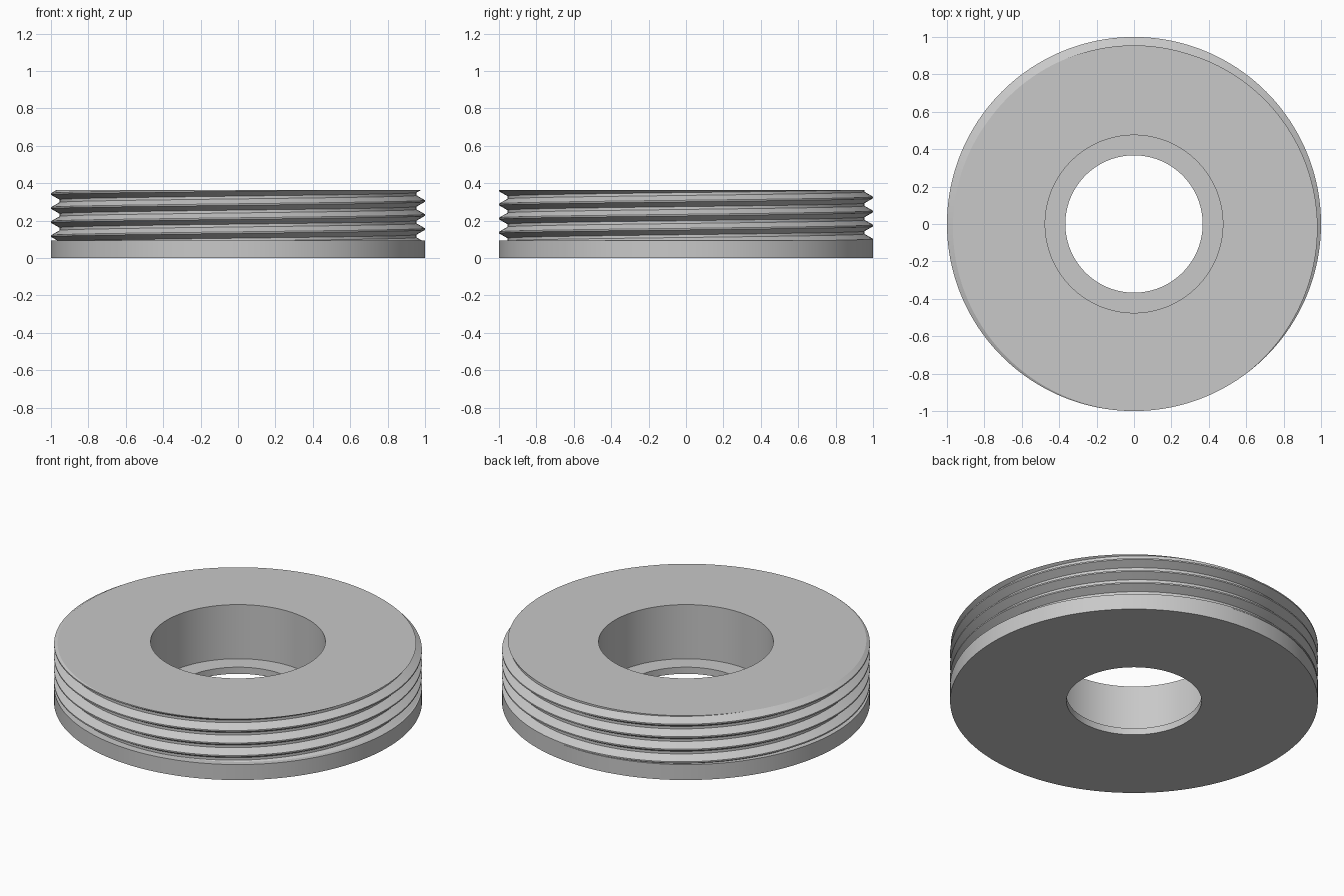
import bpy, bmesh, math

cube = bpy.data.objects.get("Cube")
if cube:
    bpy.data.objects.remove(cube, do_unlink=True)

SEGMENTS = 192
HEIGHT, COLLAR, LEDGE = 0.365, 0.093, 0.04
OUTER, BORE, HOLE = 1.0, 0.475, 0.367
PITCH, DEPTH = 0.075, 0.045
CREST, FLANK = 0.004, 0.026      # half crest width, flank height
START = 0.08                     # crest height at angle zero
TURNS = range(-1, 5)


def thread_radius(z, crest):
    """Radius of the thread at height z, given any crest height."""
    d = abs((z - crest + PITCH / 2) % PITCH - PITCH / 2)
    return OUTER - DEPTH * min(max((d - CREST) / FLANK, 0), 1)


def section(angle):
    """Closed (radius, height) cross-section of the ring at an angle."""
    first = START + PITCH * angle / math.tau
    points = [(OUTER, 0), (OUTER, COLLAR)]
    for turn in TURNS:
        for offset in (-CREST - FLANK, -CREST, CREST, CREST + FLANK):
            z = min(max(first + turn * PITCH + offset, COLLAR), HEIGHT)
            points.append((thread_radius(z, first), z))
    # Counterbore, ledge and through hole
    return points + [(BORE, HEIGHT), (BORE, LEDGE), (HOLE, LEDGE), (HOLE, 0)]


# Threaded ring with plain collar, swept round the axis
bm = bmesh.new()
columns = []
for i in range(SEGMENTS + 1):
    a = math.tau * i / SEGMENTS
    columns.append([bm.verts.new((r * math.cos(a), r * math.sin(a), z))
                    for r, z in section(a)])
for left, right in zip(columns, columns[1:]):
    for j in range(len(left)):
        k = (j + 1) % len(left)
        bm.faces.new((left[j], right[j], right[k], left[k]))
bmesh.ops.remove_doubles(bm, verts=bm.verts, dist=0.00002)
bmesh.ops.recalc_face_normals(bm, faces=bm.faces)
mesh = bpy.data.meshes.new("threaded_ring")
bm.to_mesh(mesh)
bm.free()
ring = bpy.data.objects.new("threaded_ring", mesh)
bpy.context.collection.objects.link(ring)

# Plain grey finish
grey = bpy.data.materials.new("light_grey")
grey.use_nodes = True
colour = (0.58, 0.58, 0.58, 1)
grey.diffuse_color = colour
grey.node_tree.nodes["Principled BSDF"].inputs["Base Color"].default_value = colour
mesh.materials.append(grey)

# Smooth round walls, sharp thread edges
bpy.ops.object.select_all(action='DESELECT')
ring.select_set(True)
bpy.context.view_layer.objects.active = ring
bpy.ops.object.shade_smooth_by_angle(angle=math.radians(20))
